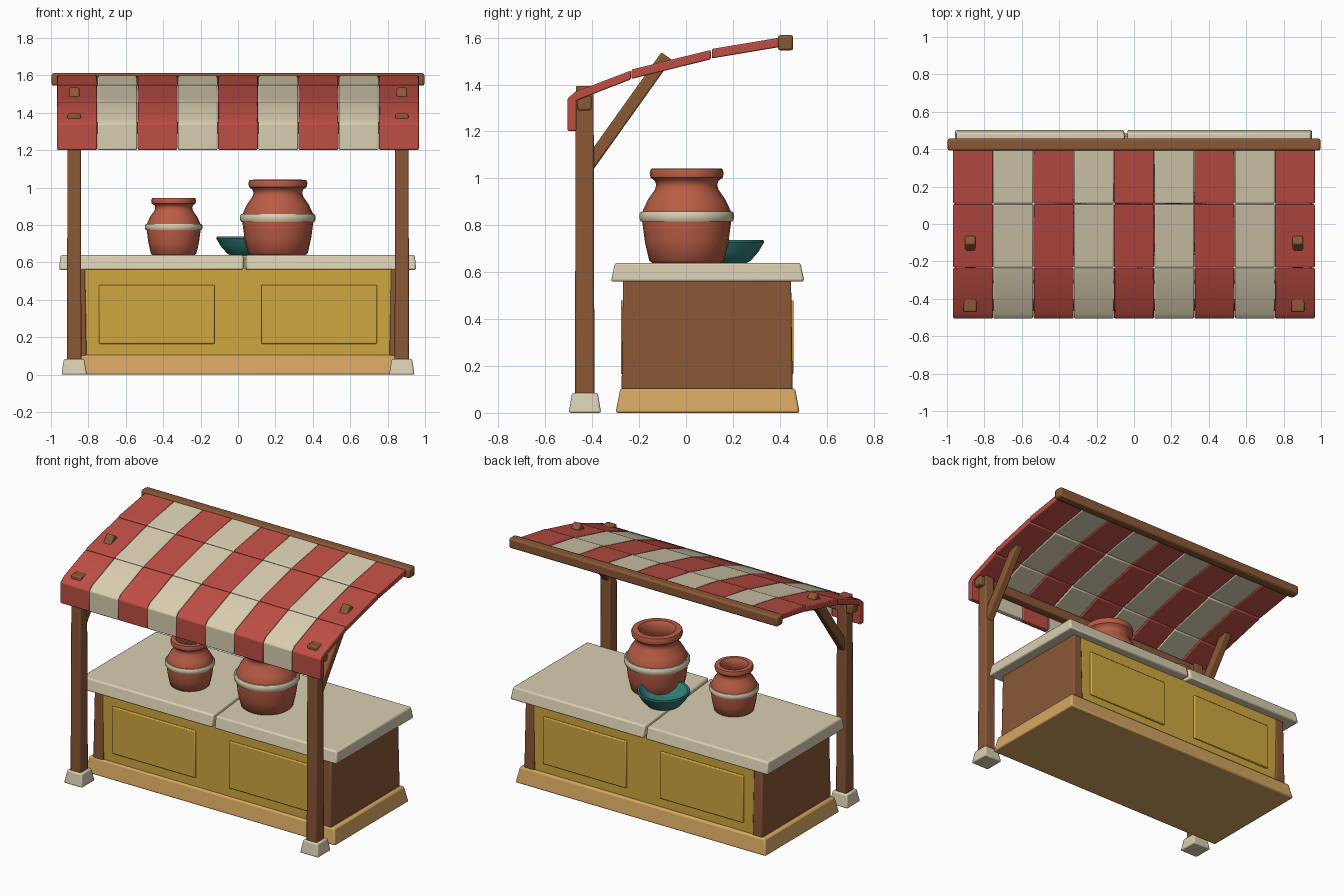
import bpy, bmesh, math

if "Cube" in bpy.data.objects:
    bpy.data.objects.remove(bpy.data.objects["Cube"])


def mat(name, r, g, b):
    m = bpy.data.materials.new(name)
    lin = [((c / 255 + 0.055) / 1.055) ** 2.4 for c in (r, g, b)]
    m.diffuse_color = (*lin, 1)
    m.use_nodes = True
    m.node_tree.nodes["Principled BSDF"].inputs["Base Color"].default_value = m.diffuse_color
    return m


RED = mat("awning red", 190, 78, 68)
CREAM = mat("cream", 217, 206, 177)
BROWN = mat("dark wood", 138, 88, 54)
YELLOW = mat("yellow panel", 208, 167, 65)
TAN = mat("light wood", 212, 166, 97)
CLAY = mat("terracotta", 186, 93, 69)
TEAL = mat("teal glaze", 48, 126, 120)


def finish(name, bm, material, bevel=0.0, angle=35):
    bmesh.ops.recalc_face_normals(bm, faces=bm.faces)
    me = bpy.data.meshes.new(name)
    bm.to_mesh(me)
    bm.free()
    me.materials.append(material)
    ob = bpy.data.objects.new(name, me)
    bpy.context.collection.objects.link(ob)
    if bevel:
        mod = ob.modifiers.new("bevel", 'BEVEL')
        mod.width, mod.segments, mod.limit_method = bevel, 2, 'ANGLE'
    bpy.ops.object.select_all(action='DESELECT')
    ob.select_set(True)
    bpy.context.view_layer.objects.active = ob
    bpy.ops.object.shade_smooth_by_angle(angle=math.radians(angle))
    return ob


def loft(name, ring_a, ring_b, material, bevel=0.008):
    """Solid between two matching rings of points."""
    bm = bmesh.new()
    a = [bm.verts.new(p) for p in ring_a]
    b = [bm.verts.new(p) for p in ring_b]
    n = len(a)
    bm.faces.new(a)
    bm.faces.new(b)
    for i in range(n):
        j = (i + 1) % n
        bm.faces.new((a[i], a[j], b[j], b[i]))
    return finish(name, bm, material, bevel)


def rect(x0, x1, y0, y1, z, d=0.0):
    return [(x0 + d, y0 + d, z), (x1 - d, y0 + d, z),
            (x1 - d, y1 - d, z), (x0 + d, y1 - d, z)]


def box(name, x, y, z, material, taper=0.0, bevel=0.008):
    return loft(name, rect(*x, *y, z[0]), rect(*x, *y, z[1], taper), material, bevel)


def extrude_x(name, profile, x0, x1, material, bevel=0.008):
    return loft(name, [(x0, y, z) for y, z in profile],
                [(x1, y, z) for y, z in profile], material, bevel)


def lathe(name, profile, centre, scale, material, closed=False, steps=24):
    bm = bmesh.new()
    rings = []
    for r, z in profile:
        rings.append([bm.verts.new((centre[0] + scale * r * math.cos(t),
                                    centre[1] + scale * r * math.sin(t),
                                    centre[2] + scale * z))
                      for t in (2 * math.pi * k / steps for k in range(steps))])
    pairs = list(zip(rings, rings[1:]))
    if closed:
        pairs.append((rings[-1], rings[0]))
    else:
        bm.faces.new(rings[0])
        bm.faces.new(rings[-1])
    for a, b in pairs:
        for i in range(steps):
            j = (i + 1) % steps
            bm.faces.new((a[i], a[j], b[j], b[i]))
    return finish(name, bm, material, 0, 40)


# Counter cabinet
box("plinth", (-0.93, 0.93), (-0.30, 0.485), (0, 0.105), TAN, 0.02, 0.01)
box("cabinet_body", (-0.83, 0.83), (-0.265, 0.445), (0.09, 0.57), YELLOW)
for side, s in (("left", -1), ("right", 1)):
    x = sorted((s * 0.81, s * 0.885))
    box("cabinet_end_" + side, x, (-0.275, 0.455), (0.09, 0.57), BROWN, 0.007)
    x = sorted((s * 0.125, s * 0.743))
    box("front_panel_" + side, x, (-0.278, -0.25), (0.165, 0.48), YELLOW, 0, 0.006)
    box("back_panel_" + side, x, (0.43, 0.459), (0.165, 0.48), YELLOW, 0, 0.006)

# Two worktop slabs with a slanted joint
F, B, T = -0.32, 0.505, 0.017
for name, edge, gap, s in (("left", -0.957, -0.008, 1), ("right", 0.953, 0.008, -1)):
    f, b = 0.038 + gap, -0.045 + gap
    lo = [(edge, F, 0.56), (f, F, 0.56), (b, B, 0.56), (edge, B, 0.56)]
    e = edge + s * 0.008
    hi = [(e, F + T, 0.64), (f, F + T, 0.64), (b, B - T, 0.64), (e, B - T, 0.64)]
    loft("worktop_" + name, lo, hi, CREAM, 0.01)

# Posts, feet and braces
for side, s in (("left", -1), ("right", 1)):
    c = s * 0.876
    box("post_foot_" + side, (c - 0.068, c + 0.068), (-0.50, -0.362), (0, 0.085), CREAM, 0.014)
    box("post_" + side, (c - 0.039, c + 0.039), (-0.474, -0.39), (0.01, 1.395), BROWN, 0.004)
    ay, az, by, bz = -0.43, 1.035, -0.083, 1.522
    d = math.hypot(by - ay, bz - az)
    ny, nz = -(bz - az) / d * 0.027, (by - ay) / d * 0.027
    extrude_x("brace_" + side, [(ay - ny, az - nz), (by - ny, bz - nz),
                                (by + ny, bz + nz), (ay + ny, az + nz)],
              c - 0.028, c + 0.028, BROWN)

# Beams carrying the awning
box("front_beam", (-0.95, 0.95), (-0.465, -0.402), (1.29, 1.352), BROWN)
box("back_beam", (-0.997, 0.997), (0.392, 0.457), (1.545, 1.612), BROWN, 0, 0.012)

# Striped awning: three rows of cloth, the front one folding into a valance
rows = {
    "back": [(0.11, 1.512), (0.41, 1.562), (0.41, 1.602), (0.11, 1.552)],
    "middle": [(-0.232, 1.424), (0.106, 1.508), (0.106, 1.548), (-0.232, 1.464)],
    "front": [(-0.235, 1.422), (-0.235, 1.46), (-0.475, 1.368), (-0.505, 1.34),
              (-0.505, 1.202), (-0.467, 1.202), (-0.467, 1.332)],
}
W = 1.936 / 9
for i in range(9):
    x0 = -0.968 + i * W
    for row, profile in rows.items():
        extrude_x(f"awning_{row}_{i + 1}", profile, x0 + 0.001, x0 + W - 0.001,
                  CREAM if i % 2 else RED, 0.006)

# Pots with a cream band, and a glazed bowl
pot = [(0.145, 0), (0.16, 0.012), (0.178, 0.09), (0.19, 0.18), (0.187, 0.225),
       (0.165, 0.272), (0.135, 0.315), (0.13, 0.335), (0.136, 0.352), (0.154, 0.365),
       (0.158, 0.385), (0.152, 0.403), (0.115, 0.405), (0.103, 0.39), (0.1, 0.33),
       (0.12, 0.29)]
band = [(0.18, 0.178), (0.196, 0.178), (0.202, 0.19), (0.202, 0.21), (0.195, 0.221),
        (0.18, 0.221)]
for name, centre, scale in (("large_pot", (0.213, 0.003, 0.638), 1.0),
                            ("small_pot", (-0.344, -0.018, 0.638), 0.76)):
    lathe(name, pot, centre, scale, CLAY)
    lathe(name + "_band", band, centre, scale, CREAM, True)
bowl = [(0.085, 0), (0.105, 0.01), (0.14, 0.05), (0.163, 0.09), (0.16, 0.1),
        (0.148, 0.098), (0.12, 0.06), (0.08, 0.035)]
lathe("bowl", bowl, (0.047, 0.17, 0.638), 1.0, TEAL)
